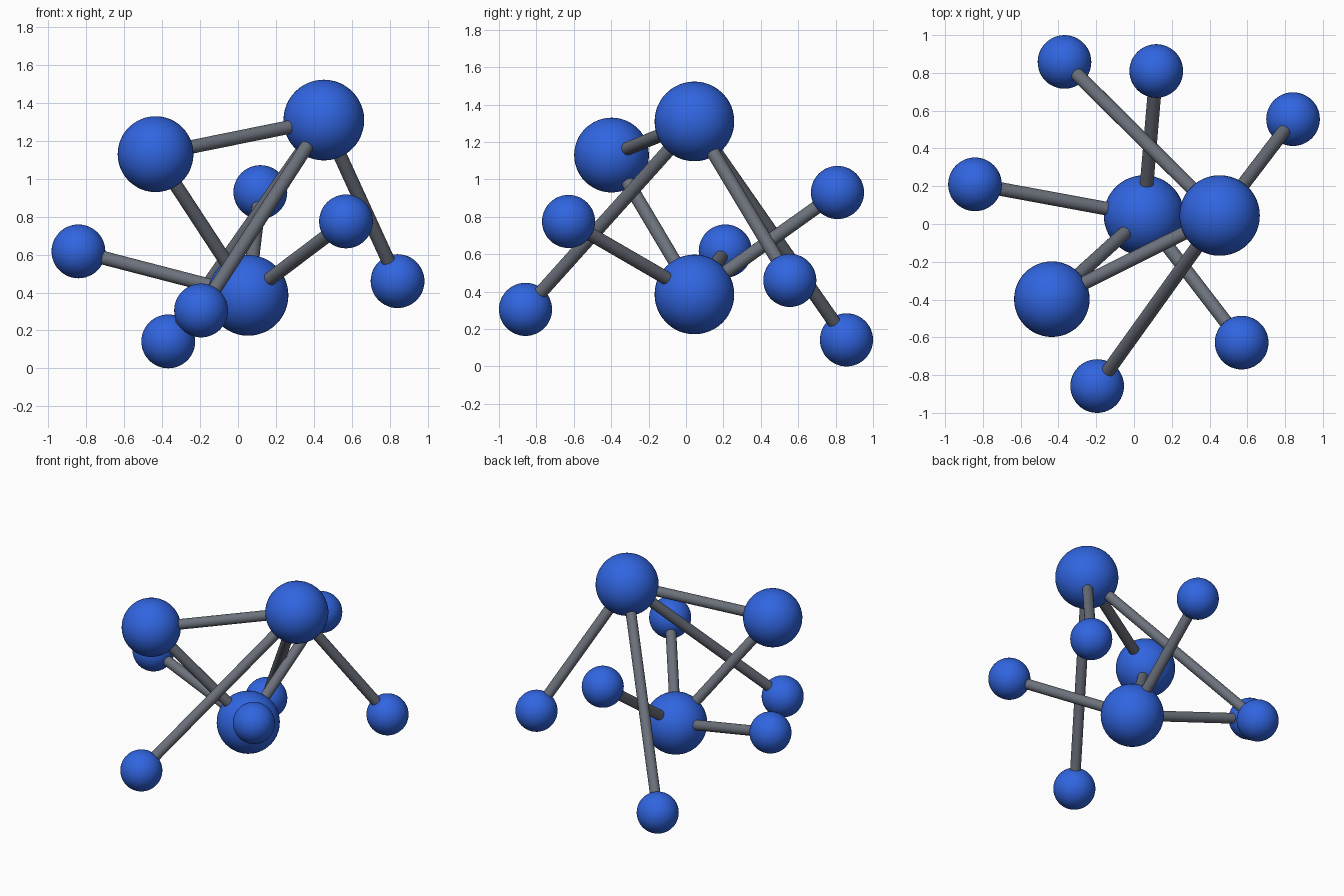
import bpy
from mathutils import Vector

cube = bpy.data.objects.get("Cube")
if cube:
    bpy.data.objects.remove(cube, do_unlink=True)


def make_material(name, rgb):
    mat = bpy.data.materials.new(name)
    mat.use_nodes = True
    colour = (*rgb, 1.0)
    mat.diffuse_color = colour
    mat.node_tree.nodes["Principled BSDF"].inputs["Base Color"].default_value = colour
    return mat


blue = make_material("blue", (0.03, 0.13, 0.75))
grey = make_material("slate grey", (0.15, 0.165, 0.20))


def finish(name, mat):
    obj = bpy.context.object
    obj.name = name
    obj.data.materials.append(mat)
    bpy.ops.object.shade_smooth_by_angle()
    return obj


def add_ball(name, centre, radius):
    bpy.ops.mesh.primitive_uv_sphere_add(segments=48, ring_count=24, radius=radius, location=centre)
    finish(name, blue)


def add_rod(name, start, end, radius=0.036):
    a, b = Vector(start), Vector(end)
    axis = b - a
    bpy.ops.mesh.primitive_cylinder_add(vertices=24, radius=radius, depth=axis.length,
                                        location=(a + b) / 2)
    rod = finish(name, grey)
    rod.rotation_euler = axis.to_track_quat('Z', 'Y').to_euler()


# Balls: centre and radius
large, medium, small = 0.213, 0.2, 0.142
balls = {
    "top_ball": ((0.453, 0.045, 1.31), large),
    "side_ball": ((-0.435, -0.398, 1.13), medium),
    "lower_ball": ((0.053, 0.045, 0.385), large),
    "left_end_ball": ((0.842, 0.555, 0.46), small),
    "back_end_ball": ((-0.368, 0.858, 0.142), small),
    "front_end_ball": ((-0.195, -0.858, 0.305), small),
    "right_end_ball": ((-0.842, 0.21, 0.617), small),
    "back_upper_ball": ((0.118, 0.81, 0.93), small),
    "front_upper_ball": ((0.57, -0.628, 0.775), small),
}
for name, (centre, radius) in balls.items():
    add_ball(name, centre, radius)

# Rods join each hub to its neighbours
links = {
    "top_ball": ("side_ball", "left_end_ball", "back_end_ball", "front_end_ball"),
    "lower_ball": ("side_ball", "right_end_ball", "back_upper_ball", "front_upper_ball"),
}
for hub, ends in links.items():
    for end in ends:
        add_rod(f"rod_{hub}_to_{end}", balls[hub][0], balls[end][0])
